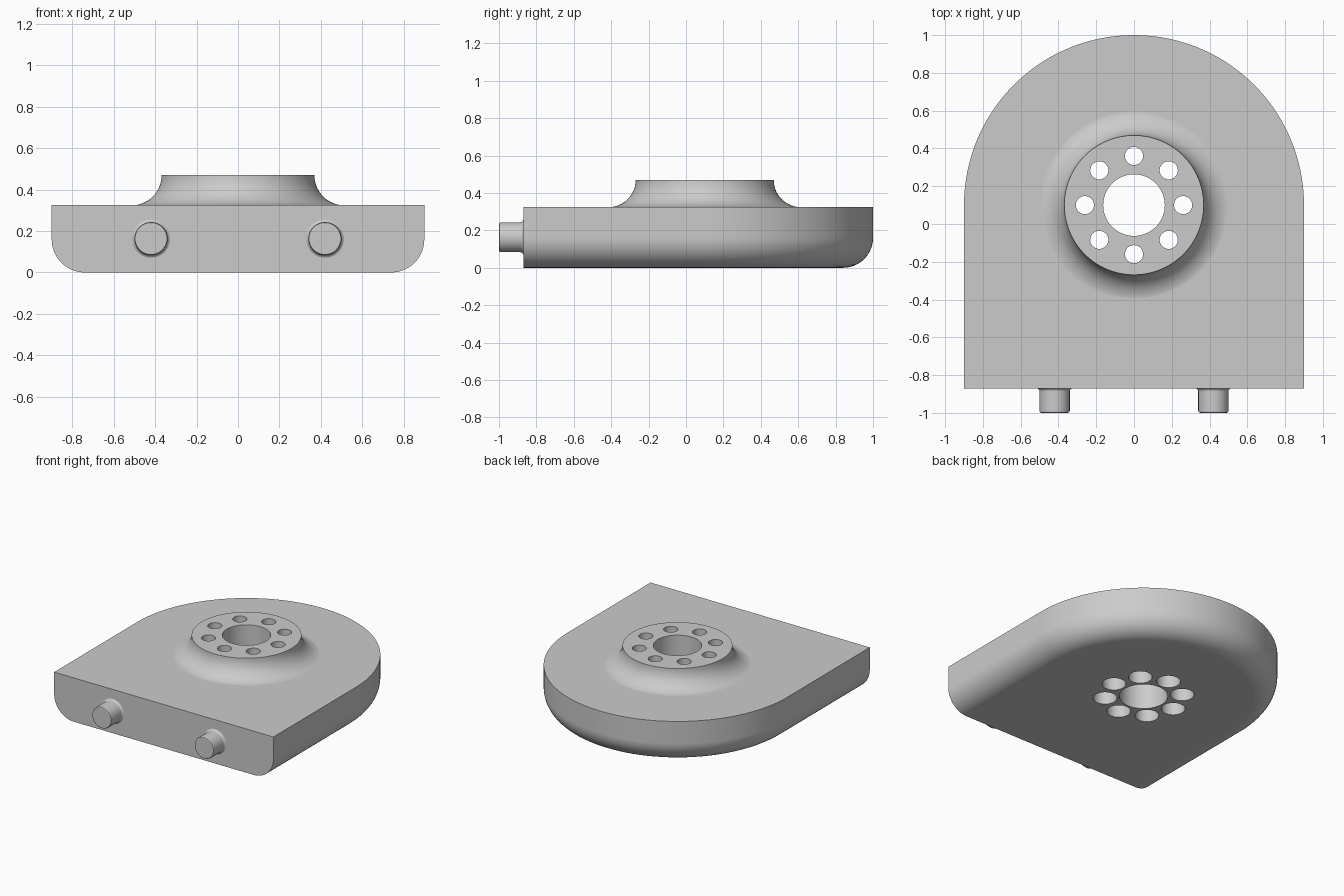
import bpy, bmesh
from math import pi, sin, cos, radians
from mathutils import Matrix

if "Cube" in bpy.data.objects:
    bpy.data.objects.remove(bpy.data.objects["Cube"], do_unlink=True)

HALF, ARC_Y, FRONT_Y = 0.9, 0.1, -0.87
TOP, HUB_TOP, ROUND = 0.325, 0.47, 0.16

grey = bpy.data.materials.new("light grey")
grey.use_nodes = True
colour = (0.6, 0.6, 0.6, 1)
grey.diffuse_color = colour
grey.node_tree.nodes["Principled BSDF"].inputs["Base Color"].default_value = colour


def solid(name, rings, place=Matrix()):
    """Skin a stack of equal rings and cap both ends."""
    bm = bmesh.new()
    loops = [[bm.verts.new(p) for p in ring] for ring in rings]
    for a, b in zip(loops, loops[1:]):
        for i in range(len(a)):
            j = (i + 1) % len(a)
            bm.faces.new((a[i], a[j], b[j], b[i]))
    bm.faces.new(loops[0][::-1])
    bm.faces.new(loops[-1])
    bm.transform(place)
    bmesh.ops.recalc_face_normals(bm, faces=bm.faces[:])
    mesh = bpy.data.meshes.new(name)
    bm.to_mesh(mesh)
    bm.free()
    mesh.materials.append(grey)
    obj = bpy.data.objects.new(name, mesh)
    bpy.context.collection.objects.link(obj)
    return obj


def lathe(name, profile, place=Matrix(), n=64):
    rings = [[(r * cos(2 * pi * i / n), r * sin(2 * pi * i / n), z) for i in range(n)]
             for r, z in profile]
    return solid(name, rings, place)


def activate(obj):
    bpy.ops.object.select_all(action='DESELECT')
    obj.select_set(True)
    bpy.context.view_layer.objects.active = obj


def combine(obj, other, operation):
    activate(obj)
    mod = obj.modifiers.new("combine", 'BOOLEAN')
    mod.operation, mod.solver, mod.object = operation, 'EXACT', other
    bpy.ops.object.modifier_apply(modifier=mod.name)
    bpy.data.objects.remove(other, do_unlink=True)


def finish(obj):
    activate(obj)
    bpy.ops.object.shade_smooth_by_angle(angle=radians(30))
    mod = obj.modifiers.new("even shading", 'WEIGHTED_NORMAL')
    mod.keep_sharp = True


def outline(inset, z, n=96):
    """Flat front edge, straight sides and a half-round back."""
    r = HALF - inset
    arc = [(r * cos(pi * i / n), ARC_Y + r * sin(pi * i / n), z) for i in range(n + 1)]
    return arc + [(-r, FRONT_Y, z), (r, FRONT_Y, z)]


# Housing with a rounded lower edge
steps = [pi / 2 * k / 14 for k in range(15)]
rings = [outline(ROUND * (1 - sin(a)), ROUND * (1 - cos(a))) for a in steps]
housing = solid("housing", rings + [outline(0, TOP)])

# Raised hub flowing into the deck
flare = HUB_TOP - TOP + 0.001
profile = [(0.515, 0.25)] + [(0.515 - flare * sin(a), HUB_TOP - flare * cos(a)) for a in steps]
centre = Matrix.Translation((0, ARC_Y, 0))
combine(housing, lathe("hub", profile, centre, 128), 'UNION')

# Central bore and ring of counterbored bolt holes
combine(housing, lathe("bore", [(0.163, -0.1), (0.163, 0.6)], centre), 'DIFFERENCE')
for k in range(8):
    a = k * pi / 4
    place = Matrix.Translation((0.26 * cos(a), ARC_Y + 0.26 * sin(a), 0))
    drill = [(0.08, -0.1), (0.08, TOP), (0.048, TOP), (0.048, 0.6)]
    combine(housing, lathe("drill", drill, place, 40), 'DIFFERENCE')
finish(housing)

# Two round pins on the front face
pin = [(0.092, -0.02), (0.092, 0), (0.085, 0.004), (0.081, 0.01), (0.08, 0.016),
       (0.08, 0.12), (0.077, 0.127), (0.07, 0.13)]
for side, x in (("left", 0.42), ("right", -0.42)):
    place = Matrix.Translation((x, FRONT_Y, 0.163)) @ Matrix.Rotation(pi / 2, 4, 'X')
    finish(lathe(side + "_pin", pin, place, 48))
